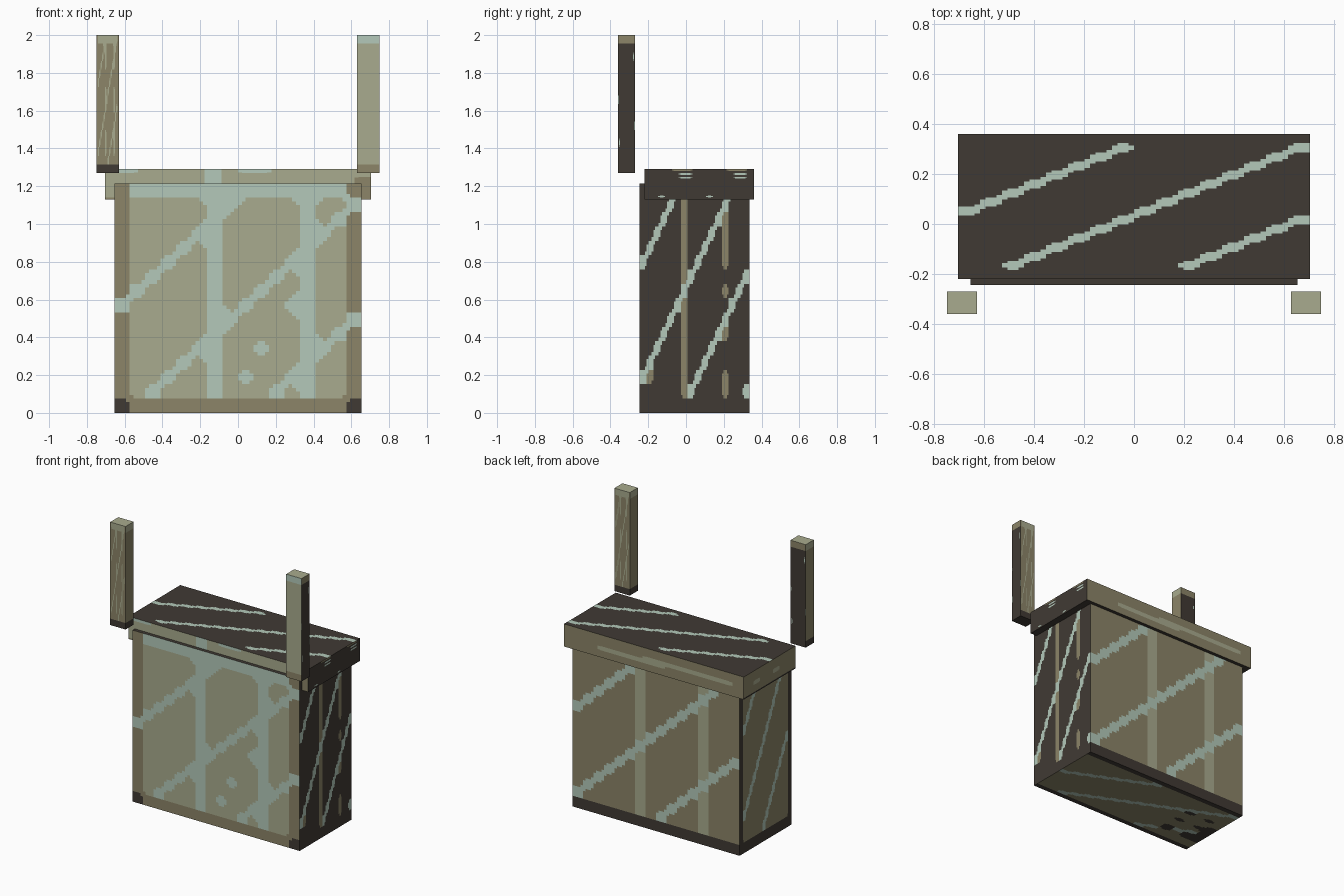
import bpy, bmesh
from mathutils import Vector

cube = bpy.data.objects.get("Cube")
if cube:
    bpy.data.objects.remove(cube)

# Colours
TAN, DARK_TAN, PALE, DARK = range(4)


def linear(byte):
    c = byte / 255
    return c / 12.92 if c <= 0.04045 else ((c + 0.055) / 1.055) ** 2.4


def make_material(name, rgb):
    mat = bpy.data.materials.new(name)
    mat.use_nodes = True
    colour = [linear(c) for c in rgb] + [1.0]
    mat.diffuse_color = colour
    shader = next(n for n in mat.node_tree.nodes if n.type == 'BSDF_PRINCIPLED')
    shader.inputs["Base Color"].default_value = colour
    shader.inputs["Roughness"].default_value = 0.9
    return mat


materials = [make_material("tan", (169, 171, 142)),
             make_material("dark tan", (140, 133, 104)),
             make_material("pale green", (179, 201, 186)),
             make_material("dark brown", (64, 58, 52))]

CELLS = 16   # pattern cells along each side of a face
FINE = 4     # small faces per cell, used to round the pattern


def inner(i):
    return 0 < i < CELLS - 1


def diagonal(c, r, offset):
    return (r - c) % 8 == offset


# Pattern rules: column and row of a cell, seen from outside, to a colour
def body_front(c, r):
    if r == 0:
        return DARK_TAN if inner(c) else DARK
    if diagonal(c, r, 7) and r < 15:
        return PALE
    if not inner(c):
        return DARK_TAN
    dots = ((9, 4), (8, 2), (11, 7))
    return PALE if r == 15 or c in (6, 12) or (c, r) in dots else TAN


def body_right(c, r):
    if r == 0:
        return DARK
    if diagonal(c, r, 2):
        return PALE
    broken = c == 12 and r in (1, 2, 5, 6, 8, 10, 11, 12, 13)
    return DARK_TAN if c == 6 or broken or (c, r) == (1, 2) else DARK


def body_back(c, r):
    if r == 0:
        return DARK
    if diagonal(c, r, 1):
        return PALE
    return TAN if c in (6, 12) else DARK_TAN


def body_left(c, r):
    if r == 0 or not inner(c):
        return DARK
    return PALE if diagonal(c, r, 2) else DARK_TAN


def body_bottom(c, r):
    if c in (12, 14) and r in (3, 4, 7, 10) or c == 15 and 2 < r < 9:
        return DARK
    if not inner(r):
        return DARK
    return PALE if diagonal(c, r, 7) else DARK_TAN


def lid_top(c, r):
    return PALE if inner(r) and diagonal(c, r, 7) else DARK


def lid_front(c, r):
    if c == 15 and r < 12:
        return DARK_TAN
    if c == 6 or r >= 14 and c in (0, 1, 8, 9):
        return PALE
    return DARK_TAN if r == 0 else TAN


def lid_right(c, r):
    if c in (4, 5, 6, 12, 13, 14):
        if r == 15:
            return DARK_TAN
        if r in (11, 13) and c % 8 > 4:
            return PALE
    return PALE if r == 1 and c in (2, 9) else DARK


def lid_back(c, r):
    streak = 5 <= r <= 7 and 2 < c < 9 or 7 <= r <= 9 and 6 < c < 15
    return TAN if streak else DARK_TAN


def lid_left(c, r):
    if r == 0:
        return DARK
    return TAN if 6 <= r <= 8 and c in (3, 4, 9, 10) else DARK_TAN


def post_streaks(c, r):
    if r == 0:
        return DARK
    if r == 15:
        return TAN if inner(c) else DARK_TAN
    streak = diagonal(c, r, 1) or c in (6, 12) and r % 5 > 1
    return TAN if streak and inner(c) else DARK_TAN


def post_plain(c, r):
    return {0: DARK_TAN, 15: PALE}.get(r, TAN)


def post_dark(c, r):
    if r == 15:
        return DARK_TAN
    return PALE if (c, r) in ((0, 8), (1, 3), (14, 13), (15, 5)) else DARK


def post_side(c, r):
    return {0: DARK, 15: TAN}.get(r, DARK_TAN)


def blended(cells, u, v):
    """Colour with the largest share at a point given in cell units."""
    u, v = u - 0.5, v - 0.5
    c, r = int(u // 1), int(v // 1)
    share = [0.0] * len(materials)
    for i in (0, 1):
        for j in (0, 1):
            col = min(max(c + i, 0), CELLS - 1)
            row = min(max(r + j, 0), CELLS - 1)
            weight = abs(1 - i - (u - c)) * abs(1 - j - (v - r))
            colour = cells[col][row]
            share[colour] += weight * (1.3 if colour == PALE else 1)
    return share.index(max(share))


def add_panel(bm, origin, across, up, rule):
    """One box side: a plain face, or a fine grid coloured by a rule."""
    plain = isinstance(rule, int)
    n = 1 if plain else CELLS * FINE
    if not plain:
        cells = [[rule(c, r) for r in range(CELLS)] for c in range(CELLS)]
    grid = [[bm.verts.new(origin + across * (i / n) + up * (j / n))
             for j in range(n + 1)] for i in range(n + 1)]
    for i in range(n):
        for j in range(n):
            face = bm.faces.new((grid[i][j], grid[i + 1][j],
                                 grid[i + 1][j + 1], grid[i][j + 1]))
            face.material_index = rule if plain else blended(
                cells, (i + 0.5) / FINE, (j + 0.5) / FINE)


def box(name, low, high, front, right, back, left, top, bottom):
    low, high = Vector(low), Vector(high)
    size = high - low
    x, y, z = (Vector([size[k] if k == a else 0 for k in range(3)])
               for a in range(3))
    bm = bmesh.new()
    add_panel(bm, low, x, z, front)
    add_panel(bm, low + x, y, z, right)
    add_panel(bm, low + x + y, -x, z, back)
    add_panel(bm, low + y, -y, z, left)
    add_panel(bm, low + z, x, y, top)
    add_panel(bm, low + x, -x, y, bottom)
    bmesh.ops.remove_doubles(bm, verts=bm.verts, dist=0.0001)
    mesh = bpy.data.meshes.new(name)
    bm.to_mesh(mesh)
    bm.free()
    for mat in materials:
        mesh.materials.append(mat)
    bpy.context.collection.objects.link(bpy.data.objects.new(name, mesh))


# Main container
box("body", (-0.655, -0.245, 0), (0.655, 0.335, 1.215),
    body_front, body_right, body_back, body_left, DARK, body_bottom)

# Overhanging lid, set slightly back
box("lid", (-0.705, -0.22, 1.13), (0.705, 0.36, 1.29),
    lid_front, lid_right, lid_back, lid_left, lid_top, DARK)

# Two upright posts in front of the lid corners
box("left_post", (0.63, -0.36, 1.27), (0.75, -0.27, 2),
    post_plain, post_dark, post_streaks, post_side, TAN, DARK)
box("right_post", (-0.75, -0.36, 1.27), (-0.63, -0.27, 2),
    post_streaks, post_side, post_dark, post_side, TAN, DARK)
